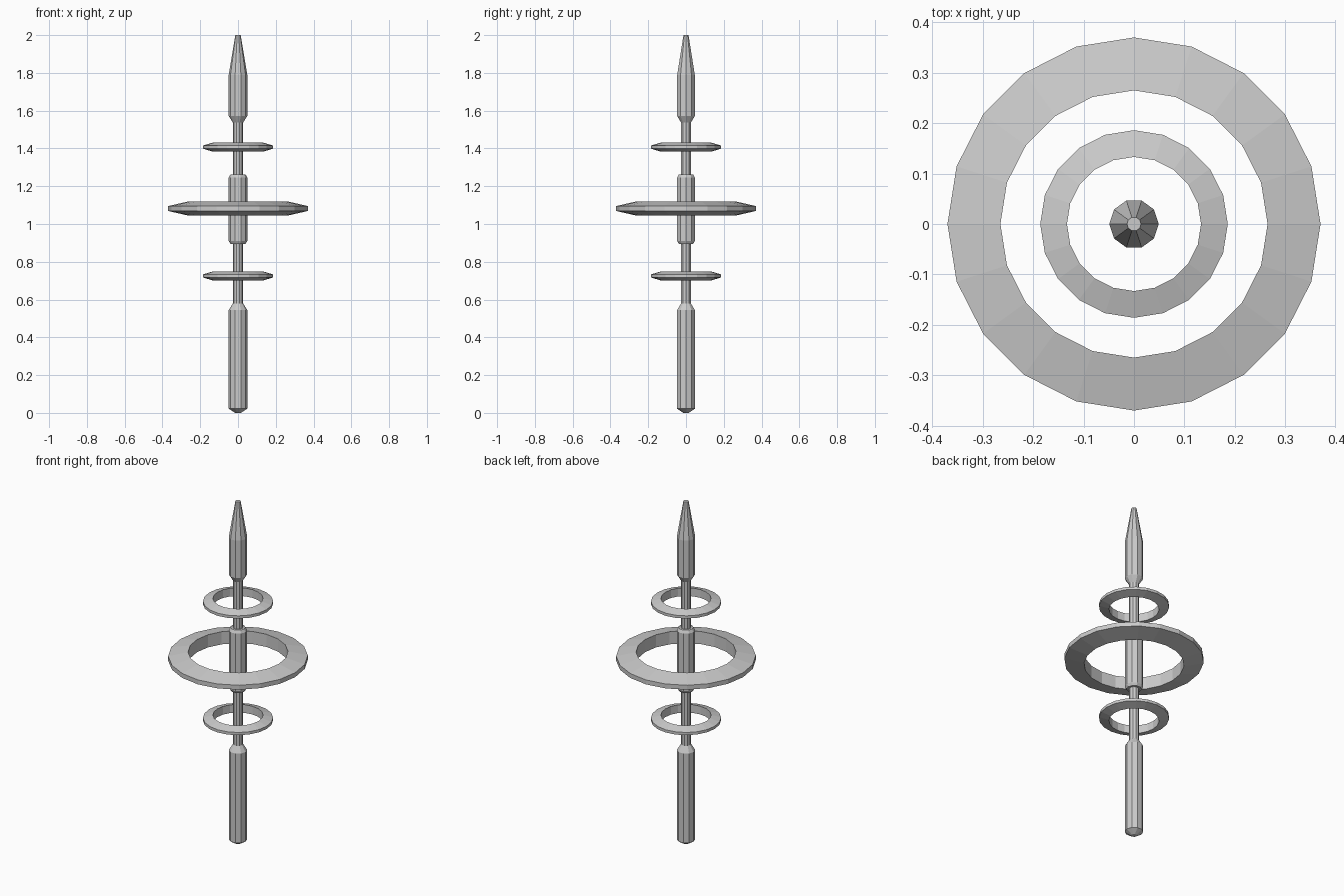
import bpy
import bmesh
import math

if "Cube" in bpy.data.objects:
    bpy.data.objects.remove(bpy.data.objects["Cube"])


def lathe(name, profile, sides, closed):
    """Revolve (radius, z) points about z; closed profiles make rings, open ones get end caps."""
    bm = bmesh.new()
    loops = []
    for r, z in profile:
        loops.append([bm.verts.new((r * math.cos(2 * math.pi * i / sides),
                                    r * math.sin(2 * math.pi * i / sides), z))
                      for i in range(sides)])
    pairs = list(zip(loops, loops[1:]))
    if closed:
        pairs.append((loops[-1], loops[0]))
    for a, b in pairs:
        for i in range(sides):
            j = (i + 1) % sides
            bm.faces.new((a[i], a[j], b[j], b[i]))
    if not closed:
        bm.faces.new(loops[0][::-1])
        bm.faces.new(loops[-1])
    bmesh.ops.recalc_face_normals(bm, faces=bm.faces)
    mesh = bpy.data.meshes.new(name)
    bm.to_mesh(mesh)
    bm.free()
    obj = bpy.data.objects.new(name, mesh)
    bpy.context.collection.objects.link(obj)
    return obj


def ring(name, z, inner, outer, half_inner, half_outer):
    """Ring tapering from a tall inner wall to a thin outer rim."""
    return lathe(name, [(inner, z - half_inner), (outer, z - half_outer),
                        (outer, z + half_outer), (inner, z + half_inner)], 20, True)


R, THIN = 0.049, 0.027

# Central shaft: handle, thin neck, hub, thin neck and pointed tip
lathe("shaft", [
    (0.015, 0.0), (R, 0.022), (R, 0.545), (THIN, 0.58),
    (THIN, 0.895), (0.04, 0.895), (R, 0.91),
    (R, 1.246), (0.04, 1.262), (THIN, 1.262),
    (THIN, 1.537), (R, 1.571), (R, 1.79), (0.014, 2.0),
], 10, False)

# Floating rings
ring("large_ring", 1.082, 0.265, 0.37, 0.037, 0.013)
for name, z in (("lower_ring", 0.725), ("upper_ring", 1.407)):
    ring(name, z, 0.133, 0.186, 0.024, 0.008)
